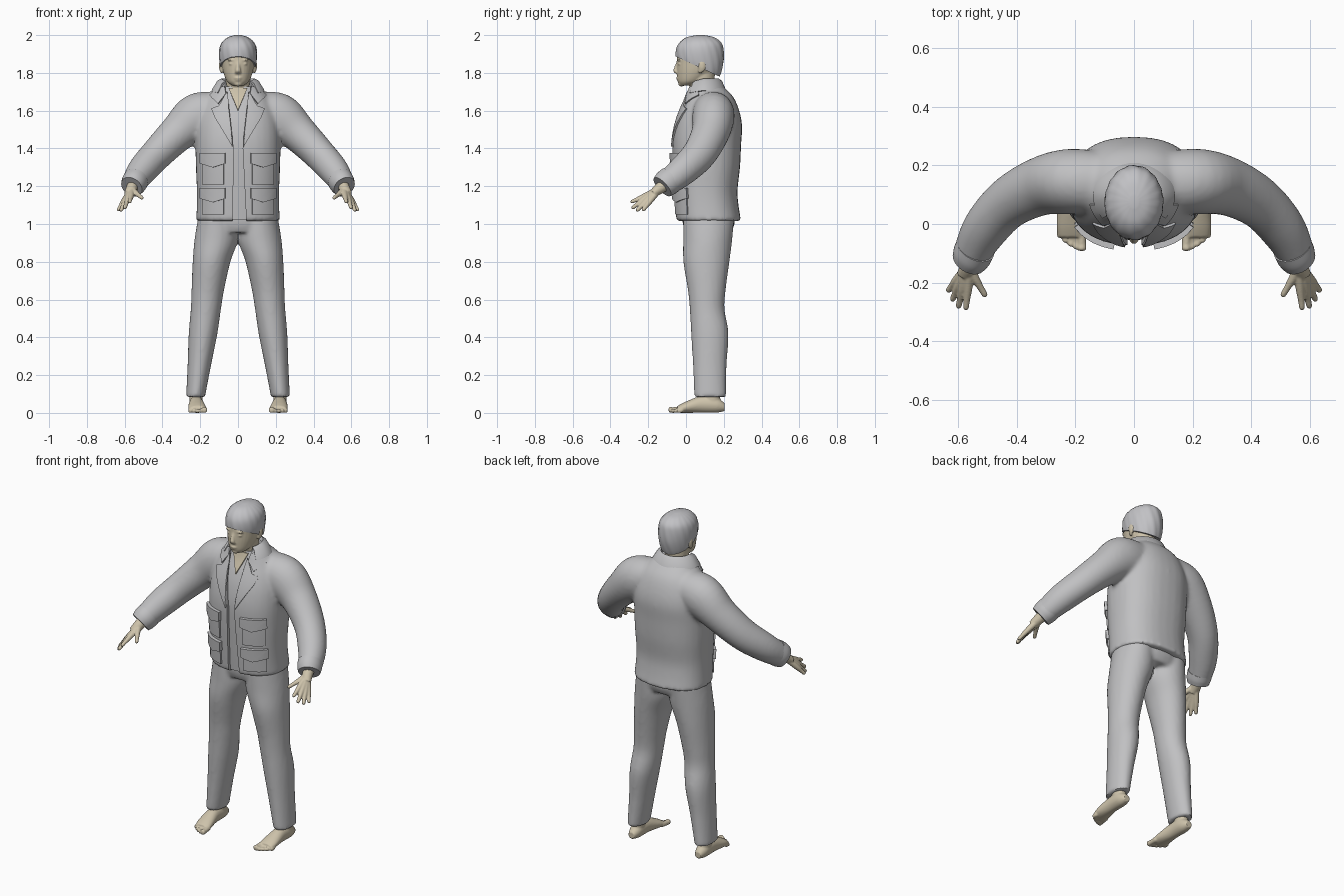
import bpy, bmesh, math
from mathutils import Vector
from mathutils.bvhtree import BVHTree

cube = bpy.data.objects.get("Cube")
if cube:
    bpy.data.objects.remove(cube, do_unlink=True)
parts = []
X, Z = Vector((1, 0, 0)), Vector((0, 0, 1))


def material(name, rgb):
    m = bpy.data.materials.new(name)
    m.use_nodes = True
    m.diffuse_color = (*rgb, 1)
    m.node_tree.nodes["Principled BSDF"].inputs["Base Color"].default_value = (*rgb, 1)
    return m


cloth = material("cloth_grey", (0.53, 0.53, 0.54))
hair_grey = material("hair_grey", (0.54, 0.54, 0.56))
skin = material("skin_tan", (0.62, 0.55, 0.41))


def resample(pts, n=5):
    """Smooth spline through (x, y, z, radius a, radius b) points."""
    p = [pts[0], *pts, pts[-1]]
    out = []
    for i in range(1, len(p) - 2):
        for k in range(n):
            t = k / n
            out.append([0.5 * (2 * b + (c - a) * t + (2 * a - 5 * b + 4 * c - d) * t * t
                               + (3 * b - a - 3 * c + d) * t ** 3)
                        for a, b, c, d in zip(*p[i - 1:i + 3])])
    return out + [list(pts[-1])]


def loft(bm, pts, normal=None, sx=1, power=1.0, sides=32):
    """Capped tube of elliptical rings, following the path or a fixed normal."""
    pts = resample([(p[0] * sx, *p[1:]) for p in pts])
    rings = []
    for i, (x, y, z, a, b) in enumerate(pts):
        t = normal
        if t is None:
            t = Vector(pts[min(i + 1, len(pts) - 1)][:3]) - Vector(pts[max(i - 1, 0)][:3])
            t.normalize()
        u = (X - t * t.dot(X)).normalized()
        v = t.cross(u)
        ring = []
        for k in range(sides):
            w = 2 * math.pi * k / sides
            c, s = math.cos(w), math.sin(w)
            c, s = (math.copysign(abs(q) ** power, q) for q in (c, s))
            ring.append(bm.verts.new(Vector((x, y, z)) + u * a * c + v * b * s))
        rings.append(ring)
    for r, q in zip(rings, rings[1:]):
        for k in range(sides):
            j = (k + 1) % sides
            bm.faces.new((r[k], r[j], q[j], q[k]))
    bm.faces.new(rings[0][::-1])
    bm.faces.new(rings[-1])


def ball(bm, centre, size):
    made = bmesh.ops.create_uvsphere(bm, u_segments=16, v_segments=10, radius=1)["verts"]
    for v in made:
        v.co = Vector(centre) + Vector(a * b for a, b in zip(v.co, size))


def bake(obj):
    deps = bpy.context.evaluated_depsgraph_get()
    mesh = bpy.data.meshes.new_from_object(obj.evaluated_get(deps))
    obj.modifiers.clear()
    obj.data = mesh


def make(name, bm, mat, voxel=None, smooth=4):
    """Turn a bmesh into an object, fusing overlapping forms when voxel is set."""
    bmesh.ops.recalc_face_normals(bm, faces=bm.faces)
    mesh = bpy.data.meshes.new(name)
    bm.to_mesh(mesh)
    bm.free()
    mesh.materials.append(mat)
    obj = bpy.data.objects.new(name, mesh)
    bpy.context.collection.objects.link(obj)
    if voxel:
        r = obj.modifiers.new("fuse", "REMESH")
        r.mode, r.voxel_size = "VOXEL", voxel
        s = obj.modifiers.new("soften", "SMOOTH")
        s.factor, s.iterations = 0.5, smooth
        bake(obj)
    parts.append(obj)
    return obj


def tree(obj):
    return BVHTree.FromObject(obj, bpy.context.evaluated_depsgraph_get())


def plate(name, outline, bvh, mat, sx=1, thick=0.009):
    """Flat x-z outline draped onto the front of a surface."""
    bm = bmesh.new()
    bm.faces.new([bm.verts.new((x * sx, -1, z)) for x, z in outline])
    bmesh.ops.triangulate(bm, faces=bm.faces)
    bmesh.ops.subdivide_edges(bm, edges=bm.edges, cuts=5, use_grid_fill=True)
    for v in bm.verts:
        hit = bvh.ray_cast(v.co, Vector((0, 1, 0)))[0]
        if hit:
            v.co.y = hit.y - thick / 2
    obj = make(name, bm, mat)
    s = obj.modifiers.new("thickness", "SOLIDIFY")
    s.thickness, s.offset = thick, 0
    bake(obj)


SIDES = (("left", 1), ("right", -1))

# Jacket body and sleeves fused into one garment
torso = [(0, .12, 1.015, .222, .172), (0, .11, 1.10, .218, .168), (0, .105, 1.18, .218, .168),
         (0, .108, 1.30, .223, .178), (0, .11, 1.42, .225, .182), (0, .12, 1.52, .22, .177),
         (0, .125, 1.60, .20, .157), (0, .125, 1.67, .165, .127), (0, .108, 1.72, .12, .097),
         (0, .092, 1.75, .085, .075)]
sleeve = [(.08, .14, 1.61, .09, .10), (.21, .145, 1.57, .125, .112), (.32, .128, 1.48, .10, .10),
          (.43, .07, 1.37, .085, .09), (.51, -.02, 1.28, .078, .08), (.56, -.115, 1.205, .06, .066)]
bm = bmesh.new()
loft(bm, torso, Z, power=0.85)
for _, s in SIDES:
    loft(bm, sleeve, sx=s)
jacket = make("jacket", bm, cloth, voxel=0.011, smooth=8)
jacket_front = tree(jacket)

# Front opening
bm = bmesh.new()
gap = [(-.03, .9), (.05, .9), (.025, 1.4), (.03, 1.45), (.07, 1.70), (.07, 1.85),
       (-.07, 1.85), (-.07, 1.70), (-.03, 1.45), (-.022, 1.4)]
face = bm.faces.new([bm.verts.new((x, -.4, z)) for x, z in gap])
moved = bmesh.ops.extrude_face_region(bm, geom=[face])["geom"]
bmesh.ops.translate(bm, verts=[g for g in moved if isinstance(g, bmesh.types.BMVert)], vec=(0, .46, 0))
cutter = make("opening_cutter", bm, cloth)
cut = jacket.modifiers.new("opening", "BOOLEAN")
cut.operation, cut.solver, cut.object = "DIFFERENCE", "EXACT", cutter
bake(jacket)
parts.remove(cutter)
bpy.data.objects.remove(cutter, do_unlink=True)

# Undershirt with a V neck
bm = bmesh.new()
loft(bm, [(x, y, z + .008, a - .02, b - .018) for x, y, z, a, b in torso[:-1]], Z, power=0.85)
shirt = make("shirt", bm, cloth)
plate("chest_skin", [(-.05, 1.72), (0, 1.60), (.05, 1.72)], tree(shirt), skin)

# Lapels, collar tips and pockets
for side, s in SIDES:
    for name, outline in {
        "lapel": [(.058, 1.70), (.03, 1.45), (.03, 1.41), (.12, 1.56), (.14, 1.61), (.10, 1.625)],
        "collar_tip": [(.07, 1.73), (.064, 1.69), (.105, 1.635), (.15, 1.68), (.12, 1.71)],
        "pocket": [(.075, 1.21), (.188, 1.21), (.188, 1.33), (.075, 1.33)],
        "lower_pocket": [(.075, 1.05), (.188, 1.05), (.188, 1.16), (.075, 1.16)],
    }.items():
        plate(f"{side}_{name}", outline, jacket_front, cloth, s)
    for name, top in (("pocket_flap", 1.375), ("lower_pocket_flap", 1.19)):
        flap = [(.068, top), (.068, top - .055), (.13, top - .075), (.195, top - .055), (.195, top)]
        plate(f"{side}_{name}", flap, jacket_front, cloth, s, 0.02)
    # Sleeve cuff
    bm = bmesh.new()
    loft(bm, [(.54, -.08, 1.235, .068, .073), (.552, -.105, 1.215, .067, .072),
              (.563, -.125, 1.197, .06, .065)], sx=s)
    make(side + "_cuff", bm, cloth)

# Folded collar around the back of the neck
bm = bmesh.new()
rows = []
for rx, ry, z in ((.080, .070, 1.735), (.088, .078, 1.765), (.105, .09, 1.755), (.135, .112, 1.705)):
    row = []
    for k in range(33):
        w = math.radians(-40 + 260 * k / 32)
        drop = .02 * max(0, -math.sin(w))
        row.append(bm.verts.new((rx * math.cos(w), .095 + ry * math.sin(w), z - drop)))
    rows.append(row)
for r, q in zip(rows, rows[1:]):
    for k in range(32):
        bm.faces.new((r[k], r[k + 1], q[k + 1], q[k]))
collar = make("collar", bm, cloth)
solid = collar.modifiers.new("thickness", "SOLIDIFY")
solid.thickness, solid.offset = 0.012, 0
bake(collar)

# Trousers
bm = bmesh.new()
loft(bm, [(0, .12, 1.06, .20, .14), (0, .12, 1.0, .212, .137), (0, .118, .955, .205, .12)], Z)
leg = [(.11, .12, 1.04, .10, .135), (.115, .115, .92, .115, .13), (.14, .108, .80, .10, .122),
       (.16, .11, .65, .086, .10), (.17, .112, .55, .08, .092), (.185, .126, .42, .076, .099),
       (.205, .126, .25, .062, .089), (.225, .128, .083, .05, .084)]
for _, s in SIDES:
    loft(bm, leg, Z, sx=s)
make("trousers", bm, cloth, voxel=0.011, smooth=5)

# Hands: each finger runs from wrist through knuckle to tip
digits = [((.545, -.18, 1.168), (.505, -.248, 1.135)), ((.566, -.215, 1.15), (.574, -.293, 1.115)),
          ((.582, -.214, 1.138), (.600, -.287, 1.082)), ((.595, -.205, 1.128), (.621, -.262, 1.068)),
          ((.604, -.19, 1.122), (.636, -.23, 1.07))]
for side, s in SIDES:
    bm = bmesh.new()
    loft(bm, [(.548, -.09, 1.22, .032, .032), (.563, -.14, 1.188, .03, .03),
              (.575, -.175, 1.16, .03, .022)], sx=s, sides=16)
    for knuckle, tip in digits:
        k, t = Vector(knuckle), Vector(tip)
        loft(bm, [(.562, -.14, 1.186, .018, .018), (*k, .0155, .0155),
                  (*k.lerp(t, .55), .0115, .0115), (*k.lerp(t, .9), .010, .010),
                  (*t, .004, .004)], sx=s, sides=12)
    make(side + "_hand", bm, skin, voxel=0.004, smooth=3)

# Bare feet with toes
for side, s in SIDES:
    bm = bmesh.new()
    loft(bm, [(.222, .205, .03, .02, .02), (.222, .16, .042, .036, .041), (.221, .08, .045, .038, .044),
              (.217, 0, .03, .047, .03), (.212, -.045, .019, .045, .018)], Vector((0, -1, 0)), sx=s)
    loft(bm, [(.222, .14, .03, .034, .042), (.222, .135, .14, .036, .045)], Z, sx=s)
    for i in range(5):
        x, r = .178 + .0185 * i, .016 if i == 0 else .0115
        tip = -.092 + .004 * i + .0018 * i * i
        loft(bm, [(x + .003, -.025, .02, r, r), (x, tip + .025, r, r * .95, r * .9),
                  (x, tip + .006, r, r, r), (x, tip, r, r * .5, r * .5)], sx=s, sides=12)
    make(side + "_foot", bm, skin, voxel=0.005, smooth=3)

# Head, neck and facial features
bm = bmesh.new()
loft(bm, [(0, .105, 1.64, .075, .075), (0, .088, 1.72, .066, .066), (0, .085, 1.80, .066, .068)], Z)
loft(bm, [(0, .0, 1.733, .03, .03), (0, .025, 1.755, .058, .068), (0, .05, 1.80, .077, .098),
          (0, .068, 1.85, .087, .117), (0, .073, 1.90, .091, .118), (0, .075, 1.95, .078, .104),
          (0, .072, 1.985, .04, .06)], Z)
loft(bm, [(0, -.042, 1.86, .009, .008), (0, -.05, 1.83, .011, .012), (0, -.054, 1.81, .016, .014),
          (0, -.046, 1.796, .016, .009)], Z, sides=16)
ball(bm, (0, -.037, 1.773), (.024, .016, .006))
ball(bm, (0, -.034, 1.762), (.02, .016, .006))
ball(bm, (0, -.024, 1.742), (.022, .018, .014))
for _, s in SIDES:
    ball(bm, (.034 * s, -.033, 1.848), (.016, .011, .006))
    ball(bm, (.034 * s, -.033, 1.868), (.024, .014, .006))
    ball(bm, (.09 * s, .085, 1.838), (.011, .021, .034))
    ball(bm, (.086 * s, .076, 1.812), (.009, .012, .014))
make("head", bm, skin, voxel=0.005, smooth=3)

# Short hair, trimmed along a line from fringe to nape
bm = bmesh.new()
loft(bm, [(0, .09, 1.755, .065, .075), (0, .087, 1.80, .086, .098), (0, .075, 1.86, .098, .124),
          (0, .073, 1.92, .099, .125), (0, .076, 1.96, .086, .11), (0, .076, 1.988, .054, .074),
          (0, .076, 2.0, .015, .02)], Z, sides=64)
for v in bm.verts:
    wave = math.sin(16 * math.atan2(v.co.y - .075, v.co.x) + 40 * v.co.z)
    v.co.x *= 1 + .012 * wave
    v.co.y += (v.co.y - .075) * .012 * wave
geom = bm.verts[:] + bm.edges[:] + bm.faces[:]
cut_edges = bmesh.ops.bisect_plane(bm, geom=geom, plane_co=(0, -.05, 1.885),
                                   plane_no=(0, .46, 1), clear_inner=True)["geom_cut"]
bmesh.ops.contextual_create(bm, geom=[g for g in cut_edges if isinstance(g, bmesh.types.BMEdge)])
make("hair", bm, hair_grey)

# Smooth shading with crisp seams
bpy.ops.object.select_all(action="DESELECT")
for obj in parts:
    obj.select_set(True)
bpy.context.view_layer.objects.active = parts[0]
bpy.ops.object.shade_smooth_by_angle(angle=math.radians(40))
